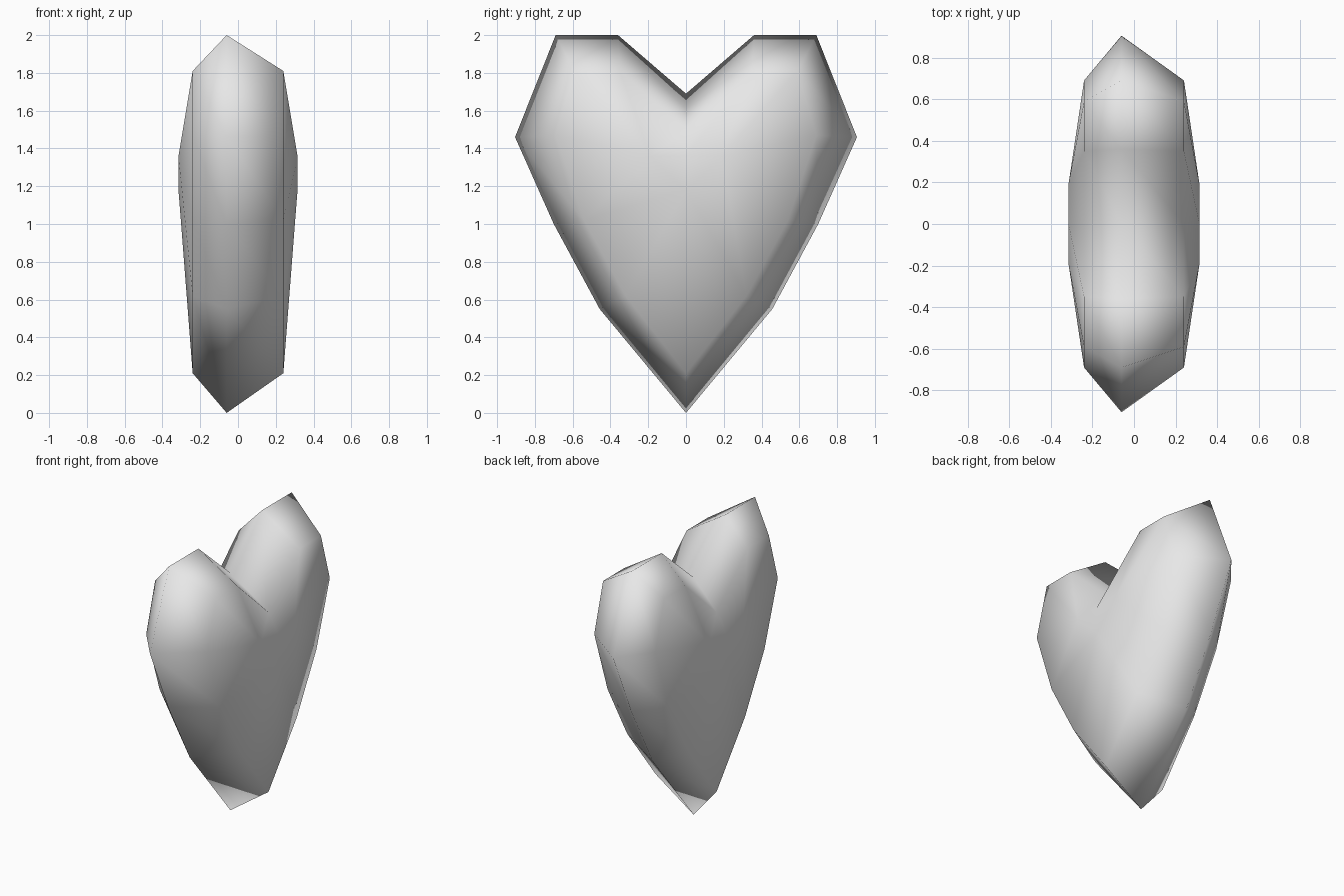
import bpy, bmesh

cube = bpy.data.objects.get("Cube")
if cube:
    bpy.data.objects.remove(cube, do_unlink=True)

# One plain grey
grey = bpy.data.materials.new("light_grey")
grey.use_nodes = True
grey.use_backface_culling = True
grey.diffuse_color = (0.8, 0.8, 0.8, 1)
grey.node_tree.nodes["Principled BSDF"].inputs["Base Color"].default_value = (0.8, 0.8, 0.8, 1)

# Half profiles (y, z) from bottom tip to top notch
RIM = [(0, 0), (.457, .55), (.70, 1.0), (.905, 1.46), (.69, 2.0), (.36, 2.0), (0, 1.69)]
SHOULDER = [(0, .21), (.32, .62), (.54, 1.02), (.69, 1.47), (.59, 1.81), (.35, 1.81), (0, 1.49)]
CROWN = [(0, 1.18), (0, 1.18), (.19, 1.36), (.19, 1.36), (.19, 1.36), (.19, 1.36), (0, 1.36)]


def heart(name, scale, inward=False):
    """Closed heart lofted from the middle rim out to a crown on each side."""
    bm = bmesh.new()

    def ring(half, x):
        loop = half + [(-y, z) for y, z in half[-2:0:-1]]
        return [bm.verts.new((x, y * scale, 1 + (z - 1) * scale)) for y, z in loop]

    rings = [ring(CROWN, -.315), ring(SHOULDER, -.24), ring(RIM, -.06),
             ring(SHOULDER, .24), ring(CROWN, .315)]
    for a, b in zip(rings, rings[1:]):
        n = len(a)
        for i in range(n):
            j = (i + 1) % n
            bm.faces.new((a[i], a[j], b[j], b[i]))
    bm.faces.new(rings[0])
    bm.faces.new(rings[-1])
    # Merge the repeated crown points, then orient the shell
    bmesh.ops.remove_doubles(bm, verts=bm.verts[:], dist=.0005)
    bmesh.ops.recalc_face_normals(bm, faces=bm.faces[:])
    if inward:
        bmesh.ops.reverse_faces(bm, faces=bm.faces[:])
    for f in bm.faces:
        f.smooth = True
    mesh = bpy.data.meshes.new(name)
    bm.to_mesh(mesh)
    bm.free()
    mesh.materials.append(grey)
    obj = bpy.data.objects.new(name, mesh)
    bpy.context.collection.objects.link(obj)
    return obj


# Solid heart inside a thin inward-facing outline shell
heart("heart_body", .98)
heart("heart_outline_shell", 1.0, inward=True)
